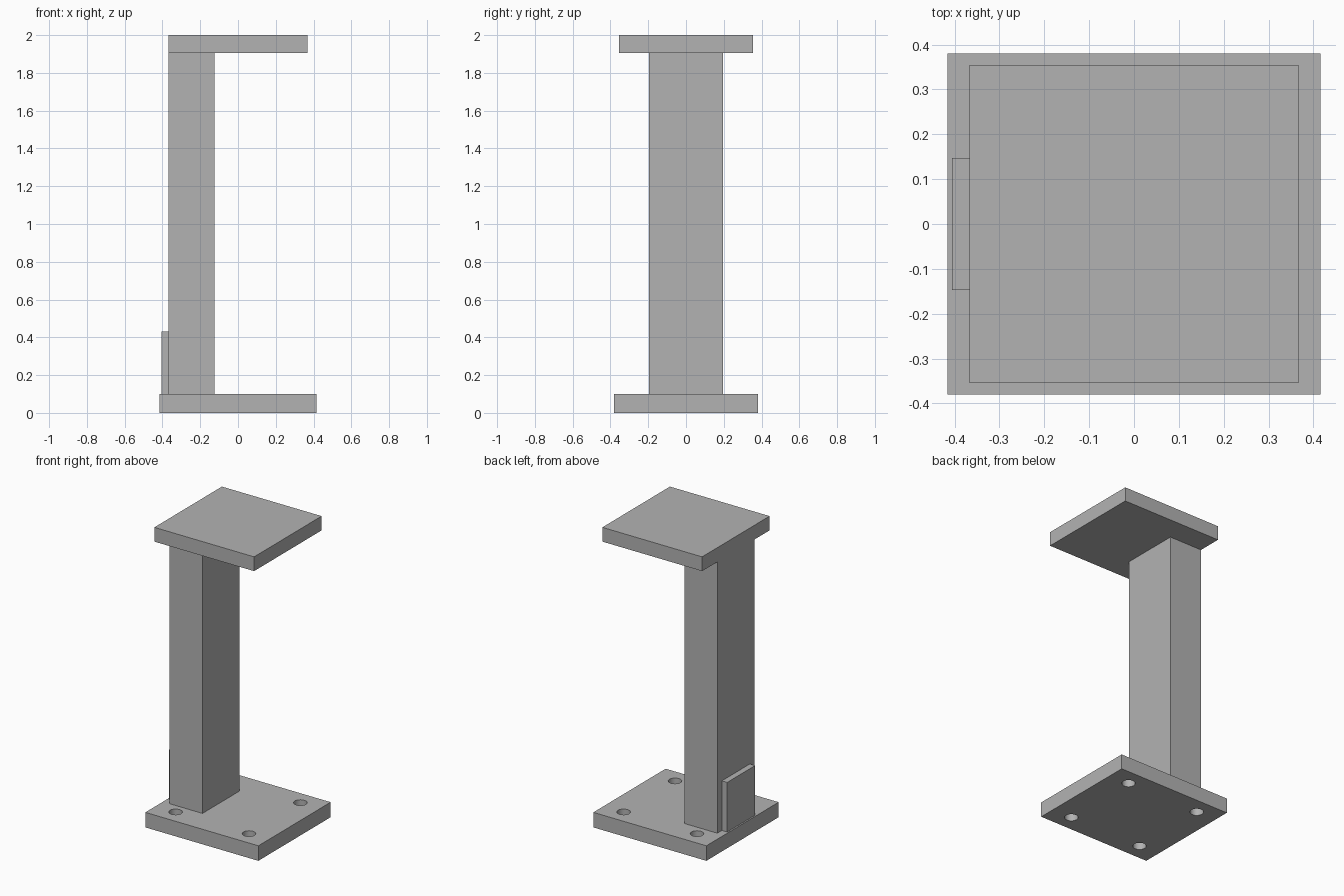
import bpy
from mathutils import Vector

default = bpy.data.objects.get("Cube")
if default:
    bpy.data.objects.remove(default, do_unlink=True)

# One plain grey for the whole support
grey = bpy.data.materials.new("plain_grey")
grey.use_nodes = True
colour = (0.45, 0.45, 0.45, 1)
grey.diffuse_color = colour
grey.node_tree.nodes["Principled BSDF"].inputs["Base Color"].default_value = colour


def box(name, low, high):
    """Axis-aligned box between two corners."""
    low, high = Vector(low), Vector(high)
    bpy.ops.mesh.primitive_cube_add(size=1)
    ob = bpy.context.object
    ob.name = name
    for v in ob.data.vertices:
        v.co = [(c + 0.5) * (h - l) + l for c, l, h in zip(v.co, low, high)]
    ob.data.materials.append(grey)
    return ob


BASE_TOP, CAP_BOTTOM, BACK = 0.1, 1.905, -0.367

# Plates, post and the small tab on the post's outer side
base = box("base_plate", (-0.416, -0.38, 0), (0.416, 0.38, BASE_TOP))
box("top_plate", (BACK, -0.355, CAP_BOTTOM), (-BACK, 0.355, 2))
box("post", (BACK, -0.195, BASE_TOP), (-0.125, 0.195, CAP_BOTTOM))
box("side_tab", (-0.406, -0.147, BASE_TOP), (BACK, 0.147, 0.43))

# Four bolt holes through the base plate
for x in (-0.27, 0.27):
    for y in (-0.27, 0.27):
        bpy.ops.mesh.primitive_cylinder_add(
            vertices=32, radius=0.041, depth=0.4, location=(x, y, BASE_TOP / 2))
        cutter = bpy.context.object
        cutter.name = "bolt_hole_cutter"
        cutter.data.materials.append(grey)
        cutter.hide_render = True
        cutter.hide_set(True)
        cut = base.modifiers.new("bolt_hole", 'BOOLEAN')
        cut.operation = 'DIFFERENCE'
        cut.solver = 'EXACT'
        cut.object = cutter

# Smooth hole walls, crisp plate edges
bpy.ops.object.select_all(action='DESELECT')
base.select_set(True)
bpy.context.view_layer.objects.active = base
for modifier in list(base.modifiers):
    bpy.ops.object.modifier_apply(modifier=modifier.name)
bpy.ops.object.shade_smooth_by_angle()
for ob in [o for o in bpy.data.objects if o.name.startswith("bolt_hole_cutter")]:
    bpy.data.objects.remove(ob, do_unlink=True)
